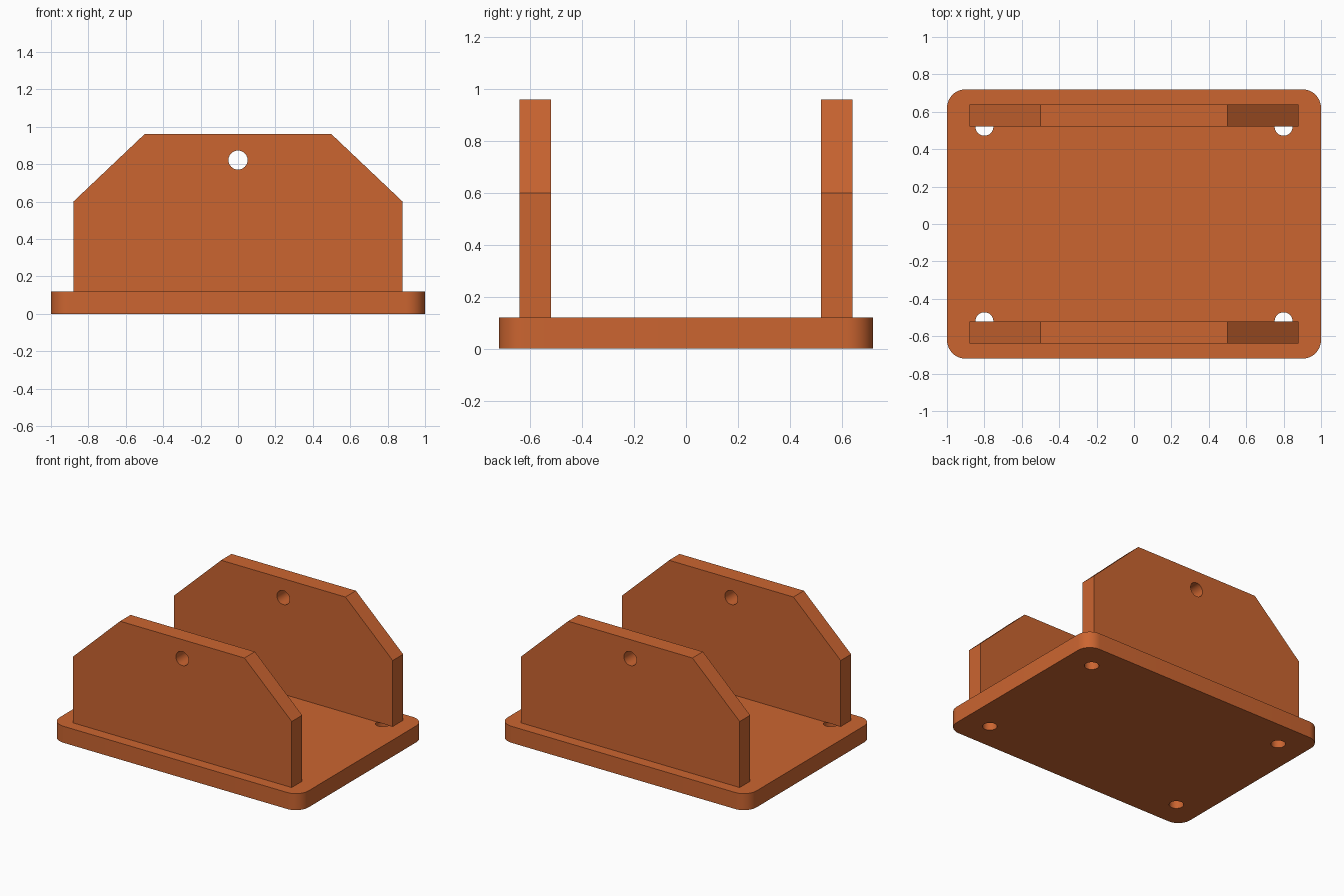
import bpy, bmesh
from math import sin, cos, pi

if "Cube" in bpy.data.objects:
    bpy.data.objects.remove(bpy.data.objects["Cube"])

mat = bpy.data.materials.new("orange")
mat.diffuse_color = (0.60, 0.13, 0.03, 1)
mat.use_nodes = True
mat.node_tree.nodes["Principled BSDF"].inputs["Base Color"].default_value = mat.diffuse_color


def arc(cx, cy, r, start, sweep, n):
    return [(cx + r * cos(start + sweep * i / n), cy + r * sin(start + sweep * i / n))
            for i in range(n + 1)]


def circle(cx, cy, r, n=48):
    return arc(cx, cy, r, 0, 2 * pi, n)[:-1]


def plate(name, loops, thickness, location, rotation=(0, 0, 0)):
    """Extrude an outline (first loop) with holes (other loops) into a solid."""
    curve = bpy.data.curves.new(name, 'CURVE')
    curve.dimensions = '2D'
    curve.fill_mode = 'BOTH'
    curve.extrude = thickness / 2
    for loop in loops:
        spline = curve.splines.new('POLY')
        spline.points.add(len(loop) - 1)
        for p, (x, y) in zip(spline.points, loop):
            p.co = (x, y, 0, 1)
        spline.use_cyclic_u = True
    temp = bpy.data.objects.new(name + "_curve", curve)
    mesh = bpy.data.meshes.new_from_object(temp)
    bpy.data.objects.remove(temp)
    bpy.data.curves.remove(curve)

    bm = bmesh.new()
    bm.from_mesh(mesh)
    bmesh.ops.remove_doubles(bm, verts=bm.verts, dist=1e-5)
    bmesh.ops.recalc_face_normals(bm, faces=bm.faces)
    bm.to_mesh(mesh)
    bm.free()

    mesh.name = name
    mesh.materials.clear()
    mesh.materials.append(mat)
    obj = bpy.data.objects.new(name, mesh)
    obj.location, obj.rotation_euler = location, rotation
    bpy.context.collection.objects.link(obj)
    bpy.ops.object.select_all(action='DESELECT')
    obj.select_set(True)
    bpy.context.view_layer.objects.active = obj
    bpy.ops.object.shade_smooth_by_angle()
    return obj


# Base plate: rounded rectangle with four screw holes
outline = []
for i, (sx, sy) in enumerate([(1, 1), (-1, 1), (-1, -1), (1, -1)]):
    outline += arc(sx * 0.9, sy * 0.62, 0.1, i * pi / 2, pi / 2, 12)
screws = [circle(sx * 0.8, sy * 0.52, 0.048) for sx in (-1, 1) for sy in (-1, 1)]
plate("base_plate", [outline] + screws, 0.12, (0, 0, 0.06))

# Upright side walls: chamfered profile with a pivot hole
profile = [(-0.88, 0.12), (0.88, 0.12), (0.88, 0.6), (0.5, 0.96), (-0.5, 0.96), (-0.88, 0.6)]
for name, y in (("front_wall", -0.58), ("back_wall", 0.58)):
    plate(name, [profile, circle(0, 0.822, 0.051)], 0.12, (0, y, 0), (pi / 2, 0, 0))
